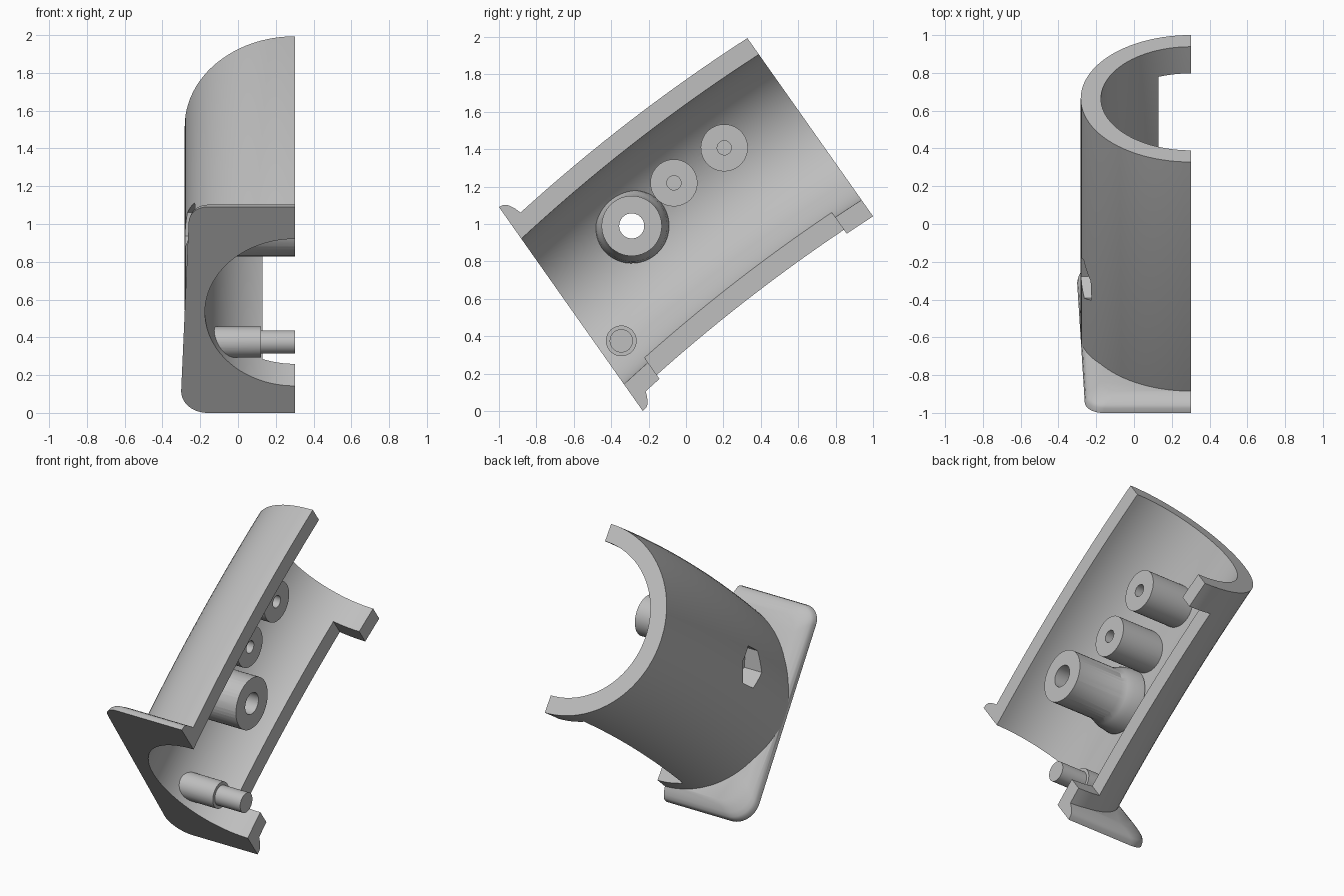
import bpy, bmesh, math
from mathutils import Matrix

if "Cube" in bpy.data.objects:
    bpy.data.objects.remove(bpy.data.objects["Cube"], do_unlink=True)

# Modelled lying along y (length) and z (depth), tilted at the end
TILT = math.radians(35.2)
BASE, TOP = -0.182, 1.424      # ends of the shell along its length
CUT = 0.3                      # parting plane in x

grey = bpy.data.materials.new("plain_grey")
grey.use_nodes = True
colour = (0.52, 0.52, 0.52, 1)
grey.diffuse_color = colour
grey.node_tree.nodes["Principled BSDF"].inputs["Base Color"].default_value = colour


def loft(name, rings):
    """Closed solid through equal-length rings of points."""
    bm = bmesh.new()
    loops = [[bm.verts.new(p) for p in ring] for ring in rings]
    n = len(loops[0])
    for a, b in zip(loops, loops[1:]):
        for i in range(n):
            j = (i + 1) % n
            bm.faces.new((a[i], a[j], b[j], b[i]))
    bm.faces.new(loops[0])
    bm.faces.new(loops[-1])
    bmesh.ops.recalc_face_normals(bm, faces=bm.faces)
    me = bpy.data.meshes.new(name)
    bm.to_mesh(me)
    bm.free()
    me.materials.append(grey)
    ob = bpy.data.objects.new(name, me)
    bpy.context.scene.collection.objects.link(ob)
    return ob


def box(name, lo, hi):
    ring = lambda x: [(x, lo[1], lo[2]), (x, hi[1], lo[2]), (x, hi[1], hi[2]), (x, lo[1], hi[2])]
    return loft(name, [ring(lo[0]), ring(hi[0])])


def post(name, centre, stations, sides=48):
    """Round or polygonal bar along x; stations are (x, radius)."""
    angles = [2 * math.pi * i / sides for i in range(sides)]
    return loft(name, [[(x, centre[0] + r * math.cos(a), centre[1] + r * math.sin(a))
                        for a in angles] for x, r in stations])


def combine(body, tool, operation):
    mod = body.modifiers.new(operation, "BOOLEAN")
    mod.operation, mod.solver, mod.object = operation, "EXACT", tool
    bpy.context.view_layer.update()
    graph = bpy.context.evaluated_depsgraph_get()
    mesh = bpy.data.meshes.new_from_object(body.evaluated_get(graph))
    body.modifiers.clear()
    body.data = mesh
    bpy.data.objects.remove(tool, do_unlink=True)


def bent_tube(name, radius, start, end, steps=28, sides=96):
    """Round bar following the gentle bend of the shell."""
    rings = []
    for k in range(steps + 1):
        u = start + (end - start) * k / steps
        t = (u - BASE) / (TOP - BASE)
        mid = 0.792 + 0.073 * t + 0.14 * t * (1 - t)
        rings.append([(CUT + radius * math.cos(2 * math.pi * i / sides), u,
                       mid + radius * math.sin(2 * math.pi * i / sides)) for i in range(sides)])
    return loft(name, rings)


def flange_ring(u, inset):
    """Tapered outline with rounded outer corners."""
    low, high = 0.141 + inset, 1.476 - inset
    pts = [(0.5, u, high)]
    for z, x, r, first in ((high, -0.262, 0.10, 90), (low, -0.302, 0.14, 180)):
        cx, cz = x + inset + r, z - r if first == 90 else z + r
        for k in range(13):
            a = math.radians(first + 90 * k / 12)
            pts.append((cx + r * math.cos(a), u, cz + r * math.sin(a)))
    return pts + [(0.5, u, low)]


# Outer shell with the rounded flange at its base
shell = bent_tube("grip_half_shell", 0.583, -0.16, TOP)
flange = loft("flange", [flange_ring(u, d) for u, d in
                         ((BASE, 0), (-0.155, 0.005), (-0.14, 0.015), (-0.127, 0.035),
                          (-0.115, 0.06), (-0.105, 0.09))])
combine(shell, flange, "UNION")

# Hollow, parting plane and the long slot between the two end tabs
combine(shell, bent_tube("hollow", 0.476, BASE - 0.1, TOP + 0.1), "DIFFERENCE")
combine(shell, box("parting_cutter", (CUT, -1, -1), (2, 3, 3)), "DIFFERENCE")
combine(shell, box("slot_cutter", (0.13, -0.01, -0.2), (1, 1.255, 0.7)), "DIFFERENCE")

# Large screw boss with a flared foot, two short bosses and the stepped pin
big = (0.34, 0.984)
small = ((0.657, 1.042), (0.985, 1.04))
combine(shell, post("boss_foot", big, ((-0.16, 0.2), (-0.09, 0.19), (-0.05, 0.175), (-0.01, 0.158))), "UNION")
combine(shell, post("large_boss", big, ((-0.185, 0.161), (CUT, 0.161))), "UNION")
for spot in small:
    combine(shell, post("short_boss", spot, ((-0.183, 0.126), (0.13, 0.126))), "UNION")
combine(shell, post("locating_pin", (-0.06, 0.514),
                    ((-0.138, 0.082), (0.12, 0.082), (0.12, 0.062), (CUT, 0.062))), "UNION")

# Through hole with a hexagonal nut pocket outside, and blind holes
combine(shell, post("screw_hole", big, ((-0.6, 0.067), (0.6, 0.067))), "DIFFERENCE")
combine(shell, post("nut_pocket", big, ((-0.6, 0.125), (-0.14, 0.125)), 6), "DIFFERENCE")
for spot in small:
    combine(shell, post("blind_hole", spot, ((-0.1, 0.038), (0.4, 0.038))), "DIFFERENCE")

# Tilt into place and stand on the ground
shell.data.transform(Matrix.Rotation(TILT, 4, "X"))
xyz = [[v.co[i] for v in shell.data.vertices] for i in range(3)]
shell.data.transform(Matrix.Translation((-(min(xyz[0]) + max(xyz[0])) / 2,
                                         -(min(xyz[1]) + max(xyz[1])) / 2, -min(xyz[2]))))
shell.data.name = "grip_half_shell"
bpy.ops.object.select_all(action="DESELECT")
shell.select_set(True)
bpy.context.view_layer.objects.active = shell
bpy.ops.object.shade_smooth_by_angle(angle=math.radians(30))
